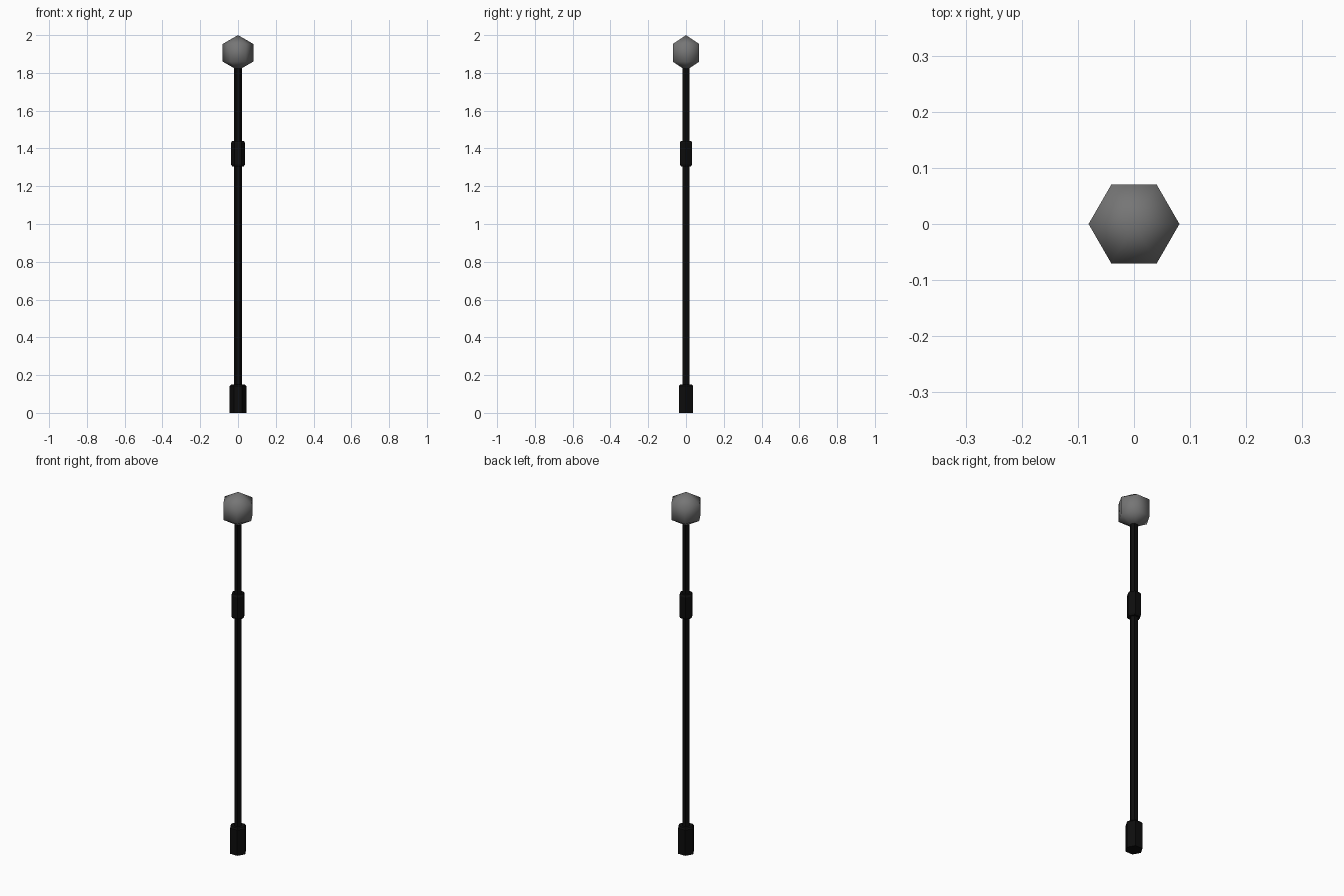
import bpy, math

if "Cube" in bpy.data.objects:
    bpy.data.objects.remove(bpy.data.objects["Cube"])

def material(name, v):
    m = bpy.data.materials.new(name)
    m.diffuse_color = (v, v, v, 1)
    m.use_nodes = True
    m.node_tree.nodes["Principled BSDF"].inputs["Base Color"].default_value = m.diffuse_color
    return m

black = material("black metal", 0.004)
grey = material("grey mesh", 0.18)
SIDES = 6

def lathe(name, profile, mat):
    """Six-sided turned part from (radius, z) pairs; radius 0 makes a pole."""
    verts, faces, rings = [], [], []
    for r, z in profile:
        n = SIDES if r else 1
        rings.append(list(range(len(verts), len(verts) + n)))
        verts += [(r * math.cos(math.tau * i / n), r * math.sin(math.tau * i / n), z) for i in range(n)]
    for a, b in zip(rings, rings[1:]):
        for i in range(SIDES):
            j = (i + 1) % SIDES
            if len(a) == 1:
                faces.append((a[0], b[j], b[i]))
            elif len(b) == 1:
                faces.append((a[i], a[j], b[0]))
            else:
                faces.append((a[i], a[j], b[j], b[i]))
    if len(rings[0]) > 1:
        faces.append(rings[0][::-1])
    if len(rings[-1]) > 1:
        faces.append(rings[-1])
    me = bpy.data.meshes.new(name)
    me.from_pydata(verts, [], faces)
    me.materials.append(mat)
    ob = bpy.data.objects.new(name, me)
    bpy.context.collection.objects.link(ob)
    return ob

# Foot grip, pole and clamp collar
lathe("base_grip", [(0.044, 0), (0.044, 0.142), (0.037, 0.15)], black)
lathe("pole", [(0.02, 0.1), (0.02, 1.85)], black)
lathe("collar", [(0.031, 1.305), (0.037, 1.315), (0.037, 1.43), (0.031, 1.44)], black)

# Smooth-shaded faceted head
R = 0.0935
head = lathe("head", [(R * math.sin(math.pi * k / 3) if k % 3 else 0, 2 - R - R * math.cos(math.pi * k / 3))
                      for k in range(4)], grey)
for p in head.data.polygons:
    p.use_smooth = True
